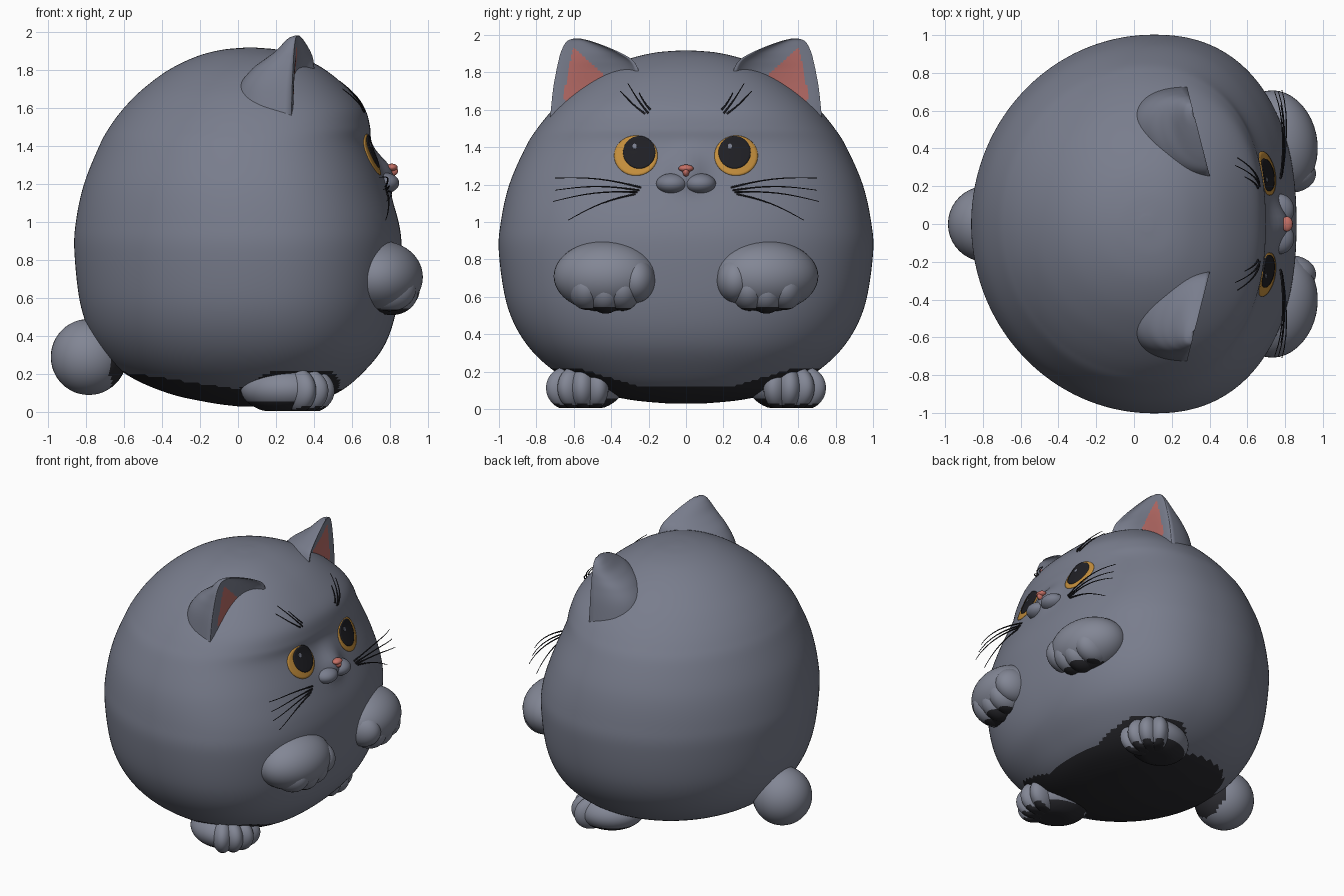
import bpy, bmesh, math
from mathutils import Vector, Matrix
from mathutils.bvhtree import BVHTree

if "Cube" in bpy.data.objects:
    bpy.data.objects.remove(bpy.data.objects["Cube"])


def material(name, rgb):
    m = bpy.data.materials.new(name)
    m.diffuse_color = (*rgb, 1)
    m.use_nodes = True
    m.node_tree.nodes["Principled BSDF"].inputs["Base Color"].default_value = m.diffuse_color
    return m


FUR = material("blue grey fur", (0.19, 0.205, 0.265))
PAW = material("light grey fur", (0.225, 0.24, 0.30))
DARK = material("dark underside", (0.022, 0.022, 0.027))
AMBER = material("amber", (0.55, 0.27, 0.045))
BLACK = material("black", (0.014, 0.014, 0.018))
PINK = material("ear pink", (0.48, 0.15, 0.135))
NOSE = material("nose pink", (0.55, 0.16, 0.13))


def finish(bm, name, mats, rule=None):
    """Turn a bmesh into a smooth object; rule(face) picks the material slot."""
    bmesh.ops.recalc_face_normals(bm, faces=bm.faces)
    bm.normal_update()
    for f in bm.faces:
        f.smooth = True
        if rule:
            f.material_index = int(rule(f))
    me = bpy.data.meshes.new(name)
    bm.to_mesh(me)
    for m in mats:
        me.materials.append(m)
    ob = bpy.data.objects.new(name, me)
    bpy.context.collection.objects.link(ob)
    return ob


def refine(rows, k):
    """Catmull-Rom interpolation of profile rows."""
    out = []
    for i in range(len(rows) - 1):
        p = [rows[max(i - 1, 0)], rows[i], rows[i + 1], rows[min(i + 2, len(rows) - 1)]]
        for j in range(k):
            t = j / k
            out.append([0.5 * (2 * b + (c - a) * t + (2 * a - 5 * b + 4 * c - d) * t * t
                               + (3 * b - a - 3 * c + d) * t ** 3) for a, b, c, d in zip(*p)])
    return out + [list(rows[-1])]


def loft(rows, point, n):
    """Skin closed rings, point(row, angle) -> position, with capped ends."""
    bm = bmesh.new()
    rings = [[bm.verts.new(point(r, 2 * math.pi * i / n)) for i in range(n)] for r in rows]
    for a, b in zip(rings, rings[1:]):
        for i in range(n):
            bm.faces.new((a[i], a[(i + 1) % n], b[(i + 1) % n], b[i]))
    bm.faces.new(rings[0])
    bm.faces.new(rings[-1])
    return bm


def blobs(name, parts, mats, rule=None, floor=-9):
    """Group of ellipsoids: (centre, radii, z rotation)."""
    bm = bmesh.new()
    for c, r, rot in parts:
        mat = Matrix.Translation(c) @ Matrix.Rotation(rot, 4, 'Z') @ Matrix.Diagonal((*r, 1))
        bmesh.ops.create_uvsphere(bm, u_segments=40, v_segments=24, radius=1, matrix=mat)
    for v in bm.verts:
        v.co.z = max(v.co.z, floor)
    return finish(bm, name, mats, rule)


# Round body: height, back x, front x, half width
body_rows = [
    (0.03, 0.0, 0.2, 0.1), (0.05, -0.15, 0.36, 0.30), (0.10, -0.37, 0.52, 0.51),
    (0.20, -0.59, 0.65, 0.70), (0.35, -0.74, 0.77, 0.855), (0.55, -0.825, 0.835, 0.955),
    (0.83, -0.86, 0.86, 1.0), (1.0, -0.853, 0.845, 0.99), (1.2, -0.81, 0.78, 0.945),
    (1.4, -0.73, 0.705, 0.858), (1.5, -0.675, 0.695, 0.795), (1.6, -0.60, 0.665, 0.713),
    (1.7, -0.50, 0.58, 0.605), (1.8, -0.365, 0.46, 0.46), (1.87, -0.22, 0.33, 0.31),
    (1.905, -0.09, 0.22, 0.17), (1.917, 0.03, 0.1, 0.04)]


def body_point(row, a):
    z, xb, xf, w = row
    c, s = math.cos(a), math.sin(a)
    cx = xb + 0.56 * (xf - xb)
    e = 2 / (2.3 if c > 0 else 2.0)
    half = xf - cx if c > 0 else cx - xb
    x = cx + math.copysign(abs(c) ** e, c) * half
    y = math.copysign(abs(s) ** e, s) * w
    if c > 0:  # soft nose bridge
        x += 0.06 * math.exp(-(y / 0.09) ** 2 - ((z - 1.27) / 0.09) ** 2)
    return (x, y, z)


def body_rule(f):
    c = f.calc_center_median()
    limit = 0.12 + 0.15 * max(-c.x, 0)
    limit += 0.3 * max(0, abs(c.y) - 0.25) * min(1, max(0, c.x / 0.25))
    return c.z < min(limit, 0.215)


bm = loft(refine(body_rows, 8), body_point, 220)
bm.normal_update()
tree = BVHTree.FromBMesh(bm)
finish(bm, "body", [FUR, DARK], body_rule)


def surf(y, z):
    """x of the body's front surface."""
    return tree.ray_cast(Vector((2, y, z)), Vector((-1, 0, 0)))[0].x


def eye_disc(name, eye, cy, cz, ry, rz, lift, mat):
    """Thin round plate that follows the body, slightly domed around the eye centre."""
    def point(row, a):
        y, z = cy + ry * row[0] * math.cos(a), cz + rz * row[0] * math.sin(a)
        q = ((y - eye[0]) / 0.12) ** 2 + ((z - eye[1]) / 0.11) ** 2
        return (surf(y, z) + lift + 0.008 * max(0, 1 - q) - (lift + 0.004) * row[1], y, z)
    rows = [(1, 1)] + [(r / 8, 0) for r in (7.9, 7, 6, 5, 4, 3, 2, 1, 0.2)]
    finish(loft(rows, point, 48), name, [mat])


# Ears: height, inner y, outer y, back depth
ear_rows = [(1.52, 0.21, 0.73, 0.38), (1.70, 0.23, 0.712, 0.34), (1.80, 0.25, 0.695, 0.27),
            (1.86, 0.28, 0.682, 0.19), (1.90, 0.34, 0.672, 0.13), (1.94, 0.43, 0.655, 0.085),
            (1.968, 0.51, 0.635, 0.05), (1.98, 0.56, 0.605, 0.02)]


def ear_point(side):
    def point(row, a):
        z, yi, yo, d = row
        u, s = math.cos(a), math.sin(a)
        y = (yi + yo) / 2 + (yo - yi) / 2 * u
        front = 0.285 + 0.115 * (0.71 - y) / 0.45
        depth = d * s ** 0.85 if s > 0 else 0.28 * d * max(0, -s - 0.4) / 0.6 * (0.6 - 0.6 * u)
        return (front - depth, side * y, z)
    return point


def ear_rule(f):
    c = f.calc_center_median()
    y = abs(c.y)
    return (f.normal.x > 0.2 and 0.415 < y < 0.65 - 0.2 * max(0, c.z - 1.7)
            and c.z < 1.77 + 0.9 * (y - 0.42))


for s, side in ((-1, "left"), (1, "right")):
    finish(loft(refine(ear_rows, 8), ear_point(s), 96), side + "_ear", [FUR, PINK], ear_rule)

    # Eyes
    eye = (s * 0.268, 1.355)
    px = 0.26 if s > 0 else -0.25
    eye_disc(side + "_iris", eye, *eye, 0.117, 0.108, 0.004, AMBER)
    eye_disc(side + "_pupil", eye, px, 1.373, 0.087, 0.088, 0.008, BLACK)
    eye_disc(side + "_eye_glint", eye, px - 0.025, 1.405, 0.012, 0.014, 0.011, FUR)

    # Front paws with soft toe lobes on the lower edge
    parts = [((0.755, s * 0.43, 0.71), (0.215, 0.28, 0.19), s * 0.2)]
    for y, z in ((0.265, 0.69), (0.34, 0.645), (0.43, 0.63), (0.53, 0.65)):
        parts.append(((0.82 - 0.1 * (y - 0.3), s * y, z), (0.14, 0.10, 0.12), 0))
    blobs(side + "_front_paw", parts, [PAW, DARK],
          lambda f: f.normal.z < -0.6 and f.calc_center_median().z < 0.54)

    # Feet with fanned toes and dark soles
    turn = s * 0.35
    parts = [((0.24, s * 0.535, 0.12), (0.23, 0.195, 0.128), turn)]
    for k in (-1.5, -0.5, 0.5, 1.5):
        a = turn + k * 0.44
        parts.append(((0.25 + 0.13 * math.cos(a), s * 0.53 + 0.12 * math.sin(a), 0.113),
                      (0.13, 0.072, 0.116), a))
    blobs(side + "_foot", parts, [PAW, DARK],
          lambda f, s=s: f.normal.z < -0.7 or (s * f.calc_center_median().y < 0.42
                                               and f.calc_center_median().x < 0.2), floor=0.005)

# Tail, muzzle and nose
blobs("tail", [((-0.785, 0, 0.29), (0.2, 0.2, 0.2), 0)], [PAW, DARK],
      lambda f: f.calc_center_median().x > -0.67 and f.calc_center_median().z < 0.28)
blobs("muzzle", [((0.768, s * 0.075, 1.205), (0.08, 0.085, 0.055), 0) for s in (-1, 1)], [FUR])
blobs("nose", [((0.81, 0, 1.287), (0.03, 0.04, 0.02), 0),
               ((0.812, 0, 1.268), (0.03, 0.018, 0.025), 0)], [NOSE])

# Whiskers and brow hairs: start (y, z), end (y, z), how far the end stands off
hairs = [((0.24, 1.185), (0.70, 1.235), 0.16), ((0.25, 1.17), (0.70, 1.17), 0.15),
         ((0.26, 1.16), (0.71, 1.11), 0.15), ((0.27, 1.15), (0.63, 1.01), 0.06),
         ((0.20, 1.58), (0.31, 1.74), 0.05), ((0.22, 1.58), (0.35, 1.70), 0.03),
         ((0.19, 1.60), (0.25, 1.69), 0.02)]
cu = bpy.data.curves.new("whiskers", 'CURVE')
cu.dimensions = '3D'
cu.bevel_depth = 0.005
cu.bevel_resolution = 1
cu.materials.append(BLACK)
for s in (-1, 1):
    for (y0, z0), (y1, z1), off in hairs:
        sp = cu.splines.new('POLY')
        sp.points.add(8)
        for i, p in enumerate(sp.points):
            t = i / 8
            y = y0 + (y1 - y0) * t
            z = z0 + (z1 - z0) * t + 0.02 * math.sin(math.pi * t) * (1 if z0 < 1.4 else -0.4)
            p.co = (surf(y, z) + 0.004 + off * t, s * y, z, 1)
            p.radius = 1.1 - 0.7 * t
bpy.context.collection.objects.link(bpy.data.objects.new("whiskers", cu))
